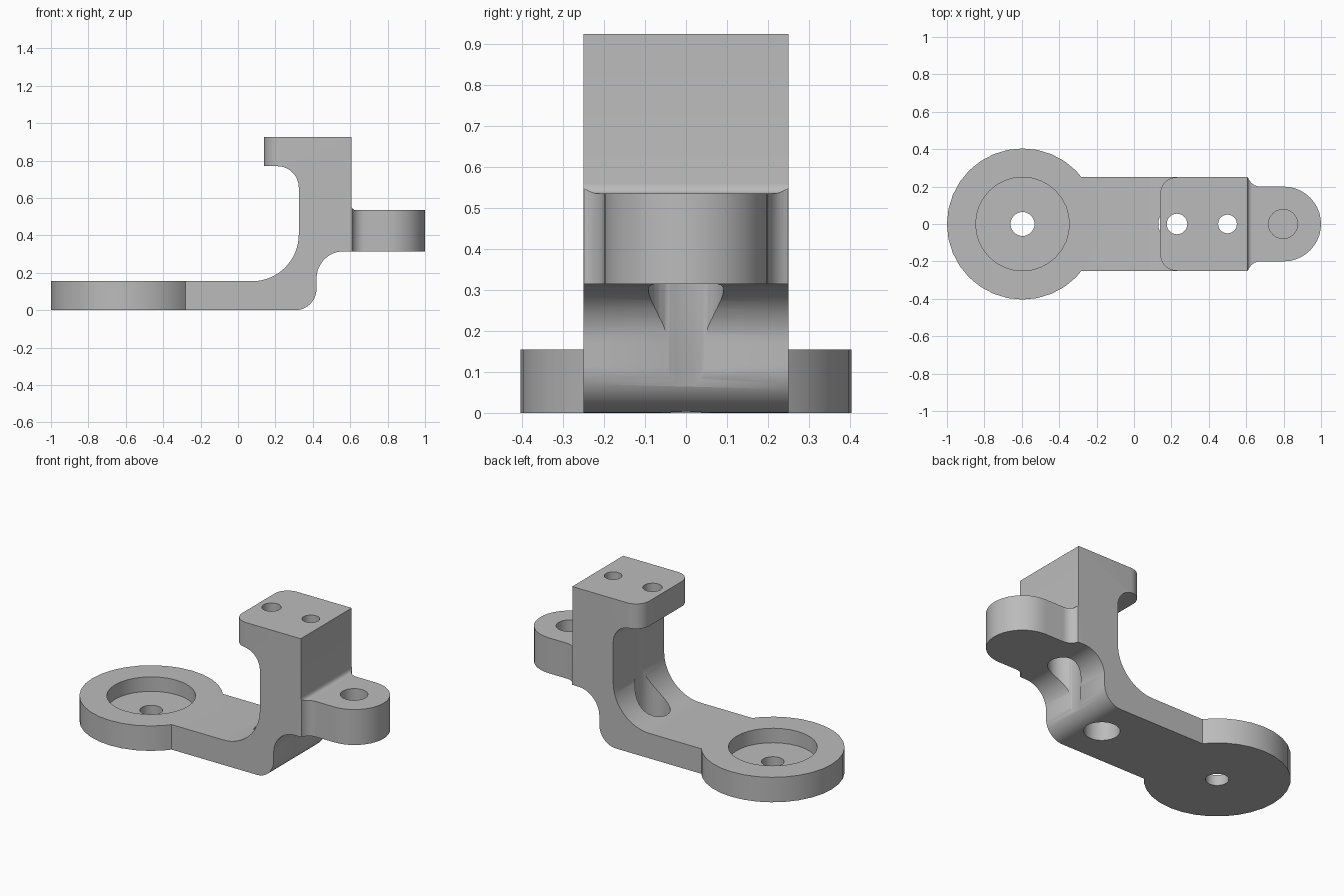
import bpy, bmesh
from math import sin, cos, radians, pi
from mathutils import Vector

cube = bpy.data.objects.get("Cube")
if cube:
    bpy.data.objects.remove(cube)

grey = bpy.data.materials.new("plain grey")
grey.use_nodes = True
colour = (0.5, 0.5, 0.5, 1)
grey.diffuse_color = colour
grey.node_tree.nodes["Principled BSDF"].inputs["Base Color"].default_value = colour


def arc(cx, cy, r, start, end, n=12):
    """Points on an arc, angles in degrees."""
    angles = [radians(start + (end - start) * i / n) for i in range(n + 1)]
    return [(cx + r * cos(a), cy + r * sin(a)) for a in angles]


def prism(name, outline, low, high, axis="z"):
    """Extrude an outline: xy along z, or xz along y."""
    def place(u, v, w):
        return (u, v, w) if axis == "z" else (u, w, v)
    bm = bmesh.new()
    face = bm.faces.new([bm.verts.new(place(u, v, low)) for u, v in outline])
    new = bmesh.ops.extrude_face_region(bm, geom=[face])["geom"]
    bmesh.ops.translate(bm, vec=Vector(place(0, 0, high - low)),
                        verts=[g for g in new if isinstance(g, bmesh.types.BMVert)])
    bmesh.ops.recalc_face_normals(bm, faces=bm.faces)
    mesh = bpy.data.meshes.new(name)
    bm.to_mesh(mesh)
    bm.free()
    mesh.materials.append(grey)
    obj = bpy.data.objects.new(name, mesh)
    bpy.context.collection.objects.link(obj)
    return obj


def cylinder(name, x, r, low, high, n=32):
    return prism(name, arc(x, 0, r, 0, 360, n)[:-1], low, high)


def combine(target, tool, operation):
    """Apply a boolean and discard the tool."""
    mod = target.modifiers.new(operation, "BOOLEAN")
    mod.operation, mod.solver, mod.object = operation, "EXACT", tool
    bpy.context.view_layer.objects.active = target
    bpy.ops.object.modifier_apply(modifier=mod.name)
    bpy.data.objects.remove(tool)


# Foot bar, upright and top lip as one side profile
HALF = 0.25
side = [(-0.5, 0)]
side += arc(0.305, 0.115, 0.115, -90, 0)
side += arc(0.565, 0.17, 0.145, 180, 90)
side += [(0.606, 0.315), (0.606, 0.925), (0.14, 0.925), (0.14, 0.77)]
side += arc(0.21, 0.655, 0.115, 90, 0)
side += arc(0.075, 0.405, 0.25, 0, -90, 16)
side += [(-0.5, 0.155)]
bracket = prism("bracket", side, -HALF, HALF, "y")

# Rounded corners of the top lip
for s in (1, -1):
    corner = [(0.1, 0.16)] + arc(0.23, 0.16, 0.09, 180, 90) + [(0.23, 0.3), (0.1, 0.3)]
    cutter = prism("corner_cutter", [(x, s * y) for x, y in corner], 0.765, 1)
    combine(bracket, cutter, "DIFFERENCE")

# Round base pad
combine(bracket, cylinder("base_pad", -0.596, 0.404, 0, 0.155), "UNION")

# Side lug: plan with flared root, trimmed by a filleted side profile
half_plan = [(0.55, -HALF), (0.606, -HALF)] + arc(0.676, -0.27, 0.07, 163, 90, 8)
plan = half_plan + arc(0.8, 0, 0.2, -90, 90, 20) + [(x, -y) for x, y in reversed(half_plan)]
lug = prism("lug", plan, 0.315, 0.7)
lug_side = [(0.5, 0.2), (1.1, 0.2), (1.1, 0.535)]
lug_side += arc(0.631, 0.56, 0.025, 270, 180, 6) + [(0.5, 0.56)]
combine(lug, prism("lug_trim", lug_side, -0.4, 0.4, "y"), "INTERSECT")
combine(bracket, lug, "UNION")

# Pocket, screw holes and clearance bores: x, radius, low, high
for x, r, low, high in [
    (-0.596, 0.25, 0.065, 0.3),
    (-0.596, 0.064, -0.1, 0.2),
    (0.23, 0.055, 0.6, 1),
    (0.23, 0.1, -0.1, 0.765),
    (0.5, 0.05, 0.5, 1),
    (0.5, 0.092, -0.1, 0.77),
    (0.797, 0.078, 0.39, 0.7),
]:
    combine(bracket, cylinder("bore", x, r, low, high), "DIFFERENCE")

bpy.ops.object.select_all(action="DESELECT")
bracket.select_set(True)
bpy.context.view_layer.objects.active = bracket
bpy.ops.object.shade_smooth_by_angle(angle=pi / 6)
